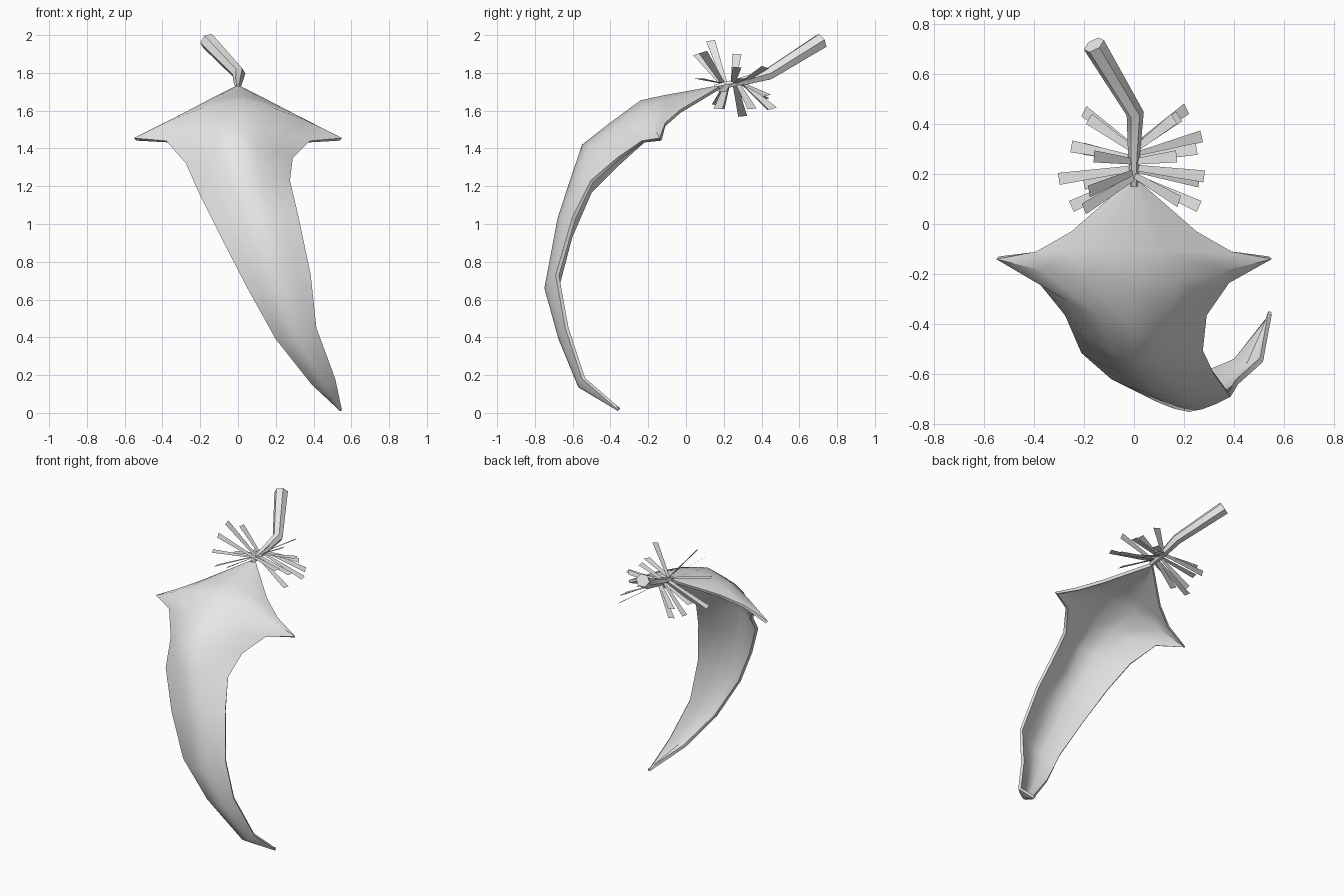
import bpy, math
from mathutils import Vector

if "Cube" in bpy.data.objects:
    bpy.data.objects.remove(bpy.data.objects["Cube"])

grey = bpy.data.materials.new("plain grey")
grey.diffuse_color = (0.8, 0.8, 0.8, 1)
grey.use_nodes = True
grey.node_tree.nodes["Principled BSDF"].inputs["Base Color"].default_value = grey.diffuse_color


def finish(obj, angle=None):
    """Bake modifiers or curves to a mesh and set the shading."""
    bpy.ops.object.select_all(action='DESELECT')
    obj.select_set(True)
    bpy.context.view_layer.objects.active = obj
    bpy.ops.object.convert(target='MESH')
    if angle:
        bpy.ops.object.shade_smooth_by_angle(angle=math.radians(angle))


def mesh_object(name, verts, faces):
    mesh = bpy.data.meshes.new(name)
    mesh.from_pydata(verts, [], faces)
    mesh.materials.append(grey)
    obj = bpy.data.objects.new(name, mesh)
    bpy.context.collection.objects.link(obj)
    return obj


# Curled leaf: each row is left edge, ridge, right edge
rows = [
    ((-0.01, 0.18, 1.73), (0, 0.18, 1.735), (0.01, 0.18, 1.73)),
    ((-0.25, -0.03, 1.605), (0, 0.03, 1.708), (0.25, -0.03, 1.605)),
    ((-0.39, -0.11, 1.535), (0, -0.11, 1.683), (0.39, -0.11, 1.535)),
    ((-0.55, -0.14, 1.455), (0, -0.24, 1.655), (0.55, -0.14, 1.455)),
    ((-0.38, -0.235, 1.44), (0, -0.41, 1.53), (0.38, -0.235, 1.44)),
    ((-0.275, -0.365, 1.32), (0, -0.55, 1.42), (0.29, -0.365, 1.35)),
    ((-0.21, -0.515, 1.17), (0.035, -0.615, 1.23), (0.275, -0.505, 1.23)),
    ((-0.09, -0.62, 0.93), (0.11, -0.68, 1.03), (0.32, -0.60, 1.04)),
    ((0.05, -0.69, 0.66), (0.22, -0.75, 0.66), (0.385, -0.69, 0.73)),
    ((0.20, -0.635, 0.39), (0.31, -0.675, 0.39), (0.415, -0.64, 0.45)),
    ((0.39, -0.55, 0.15), (0.455, -0.57, 0.135), (0.515, -0.55, 0.18)),
    ((0.54, -0.36, 0.01), (0.545, -0.36, 0.01), (0.55, -0.36, 0.015)),
]
COLS = 7
verts, faces = [], []
for left, ridge, right in rows:
    l, c, r = Vector(left), Vector(ridge), Vector(right)
    for i in range(COLS):
        t = 2 * i / (COLS - 1) - 1
        verts.append(c + (r - l) / 2 * t + ((l + r) / 2 - c) * abs(t) ** 1.5)
for j in range(len(rows) - 1):
    for i in range(COLS - 1):
        a = j * COLS + i
        faces.append((a, a + COLS, a + COLS + 1, a + 1))
leaf = mesh_object("leaf", verts, faces)
solid = leaf.modifiers.new("thickness", 'SOLIDIFY')
solid.thickness = 0.02
solid.offset = -1
finish(leaf, 40)

# Bent stem, thicker toward the cut end
curve = bpy.data.curves.new("stem", 'CURVE')
curve.dimensions = '3D'
curve.bevel_depth = 1
curve.bevel_resolution = 1
curve.use_fill_caps = True
path = [(0, 0.15, 1.725, 0.014), (0, 0.28, 1.75, 0.024),
        (0.005, 0.44, 1.795, 0.035), (-0.16, 0.715, 1.968, 0.045)]
spline = curve.splines.new('POLY')
spline.points.add(len(path) - 1)
for p, (x, y, z, radius) in zip(spline.points, path):
    p.co = (x, y, z, 1)
    p.radius = radius
curve.materials.append(grey)
stem = bpy.data.objects.new("stem", curve)
bpy.context.collection.objects.link(stem)
finish(stem, 50)

# Flat bristles fanning out from the stem: tip positions
tips = [
    (-0.20, 0.45, 1.61), (-0.18, 0.42, 1.66), (-0.25, 0.31, 1.67),
    (-0.30, 0.18, 1.61), (-0.16, 0.27, 1.90), (-0.18, 0.13, 1.97),
    (-0.20, 0.06, 1.90), (-0.25, 0.07, 1.77), (-0.20, 0.30, 1.57),
    (-0.20, 0.16, 1.63), (0.21, 0.46, 1.61), (0.18, 0.43, 1.68),
    (0.27, 0.35, 1.61), (0.25, 0.30, 1.77), (0.28, 0.19, 1.70),
    (0.26, 0.17, 1.61), (0.18, 0.09, 1.91), (0.26, 0.07, 1.77),
    (0.17, 0.27, 1.83), (0.16, 0.42, 1.83),
]
verts, faces = [], []
for tip in tips:
    end = Vector(tip)
    start = Vector((0, 0.24 + 0.3 * (end.y - 0.24), 1.745))
    along = (end - start).normalized()
    side = Vector((0, 1, 0))
    side = (side - along * side.dot(along)).normalized()
    n = len(verts)
    verts += [start - side * 0.012, end - side * 0.024,
              end + side * 0.024, start + side * 0.012]
    faces.append((n, n + 1, n + 2, n + 3))
bristles = mesh_object("bristles", verts, faces)
